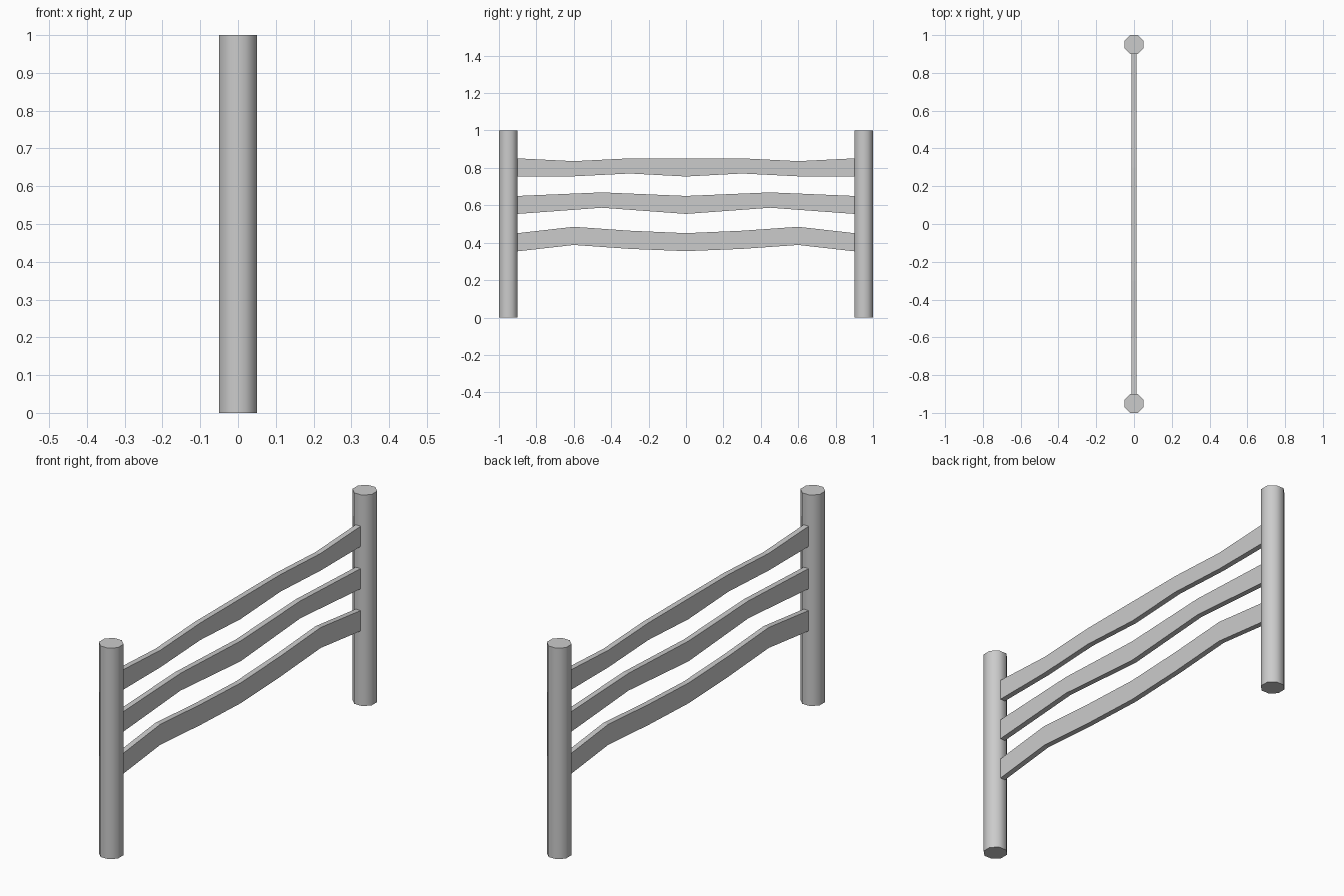
import bpy, bmesh, math

if "Cube" in bpy.data.objects:
    bpy.data.objects.remove(bpy.data.objects["Cube"])

grey = bpy.data.materials.new("plain grey")
grey.diffuse_color = (0.6, 0.6, 0.6, 1)
grey.use_nodes = True
grey.node_tree.nodes["Principled BSDF"].inputs["Base Color"].default_value = grey.diffuse_color

THICK = 0.013      # half thickness of a rail
POST_Y = 0.95      # post centre distance
POST_R = 0.05 / math.cos(math.pi / 8)


def add_post(name, y):
    """Eight-sided post with flats facing the axes."""
    bpy.ops.mesh.primitive_cylinder_add(vertices=8, radius=POST_R, depth=1,
                                        location=(0, y, 0.5),
                                        rotation=(0, 0, math.pi / 8))
    post = bpy.context.object
    post.name = name
    post.data.materials.append(grey)
    bpy.ops.object.shade_smooth_by_angle(angle=math.radians(60))


def add_rail(name, half):
    """Wavy plank from (y, bottom z, top z) stations, mirrored about y = 0."""
    stations = [(-y, b, t) for y, b, t in reversed(half[1:])] + half
    bm = bmesh.new()
    rings = [[bm.verts.new((x, y, z)) for x, z in
              ((-THICK, b), (THICK, b), (THICK, t), (-THICK, t))]
             for y, b, t in stations]
    for r, s in zip(rings, rings[1:]):
        for i in range(4):
            j = (i + 1) % 4
            bm.faces.new((r[i], r[j], s[j], s[i]))
    bm.faces.new(rings[0])
    bm.faces.new(rings[-1])
    bmesh.ops.recalc_face_normals(bm, faces=bm.faces)
    mesh = bpy.data.meshes.new(name)
    bm.to_mesh(mesh)
    bm.free()
    mesh.materials.append(grey)
    bpy.context.collection.objects.link(bpy.data.objects.new(name, mesh))


# Posts at both ends
add_post("front_post", -POST_Y)
add_post("back_post", POST_Y)

# Three uneven rails between the posts
add_rail("top_rail", [(0, 0.754, 0.851), (0.3, 0.77, 0.851),
                      (0.6, 0.755, 0.836), (0.9, 0.755, 0.851)])
add_rail("middle_rail", [(0, 0.554, 0.65), (0.45, 0.587, 0.669),
                         (0.9, 0.554, 0.65)])
add_rail("bottom_rail", [(0, 0.355, 0.451), (0.3, 0.367, 0.464),
                         (0.6, 0.388, 0.485), (0.9, 0.354, 0.451)])
